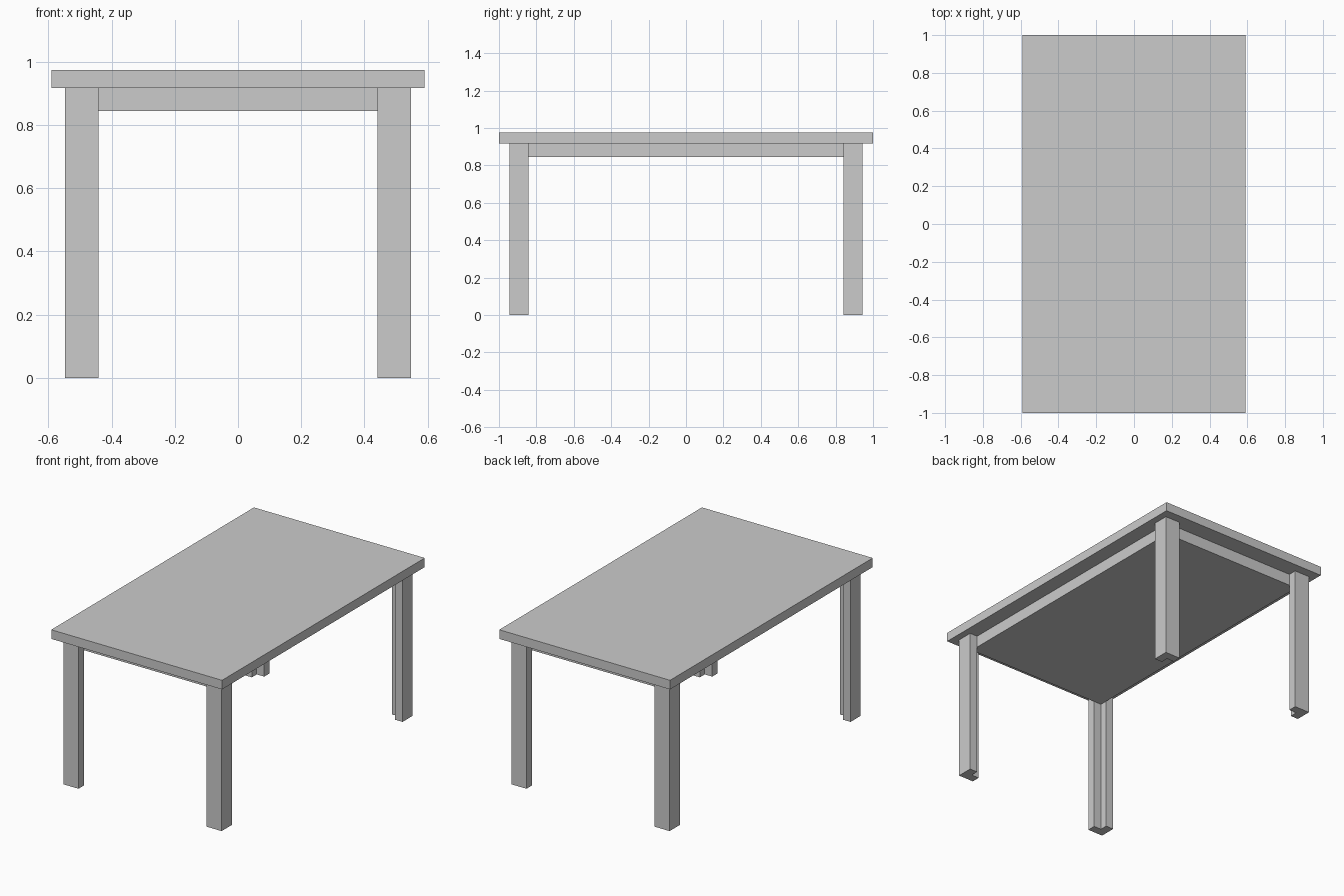
import bpy, bmesh

if "Cube" in bpy.data.objects:
    bpy.data.objects.remove(bpy.data.objects["Cube"])

TOP_X, TOP_Y = 0.59, 1.0
LEG_X, LEG_Y = (0.442, 0.547), (0.842, 0.943)
WALL = 0.053                       # thickness of the L-shaped leg walls
Z_FRAME, Z_UNDER, Z_TOP = 0.845, 0.918, 0.975


def prism(name, outline, z0, z1):
    """Extrude a flat outline from z0 up to z1."""
    bm = bmesh.new()
    face = bm.faces.new([bm.verts.new((x, y, z0)) for x, y in outline])
    up = bmesh.ops.extrude_face_region(bm, geom=[face])["geom"]
    moved = [v for v in up if isinstance(v, bmesh.types.BMVert)]
    bmesh.ops.translate(bm, verts=moved, vec=(0, 0, z1 - z0))
    if not any(f.normal.z < -0.9 for f in bm.faces if f.calc_center_median().z < z0 + 1e-5):
        pass
    bmesh.ops.recalc_face_normals(bm, faces=bm.faces)
    mesh = bpy.data.meshes.new(name)
    bm.to_mesh(mesh)
    bm.free()
    obj = bpy.data.objects.new(name, mesh)
    bpy.context.collection.objects.link(obj)
    return obj


def rect(x, y):
    return [(-x, -y), (x, -y), (x, y), (-x, y)]


# Tabletop slab
prism("tabletop", rect(TOP_X, TOP_Y), Z_UNDER, Z_TOP)

# Solid under-frame whose corners sit in the leg notches
prism("under_frame", rect(LEG_X[1] - WALL, LEG_Y[1] - WALL), Z_FRAME, Z_UNDER)

# Legs: square posts with a notched inner corner
(xi, xo), (yi, yo) = LEG_X, LEG_Y
xn, yn = xo - WALL, yo - WALL
section = [(xo, yo), (xi, yo), (xi, yn), (xn, yn), (xn, yi), (xo, yi)]
for sy, end in ((-1, "front"), (1, "back")):
    for sx, side in ((-1, "left"), (1, "right")):
        prism(f"{end}_{side}_leg", [(sx * x, sy * y) for x, y in section], 0, Z_UNDER)
